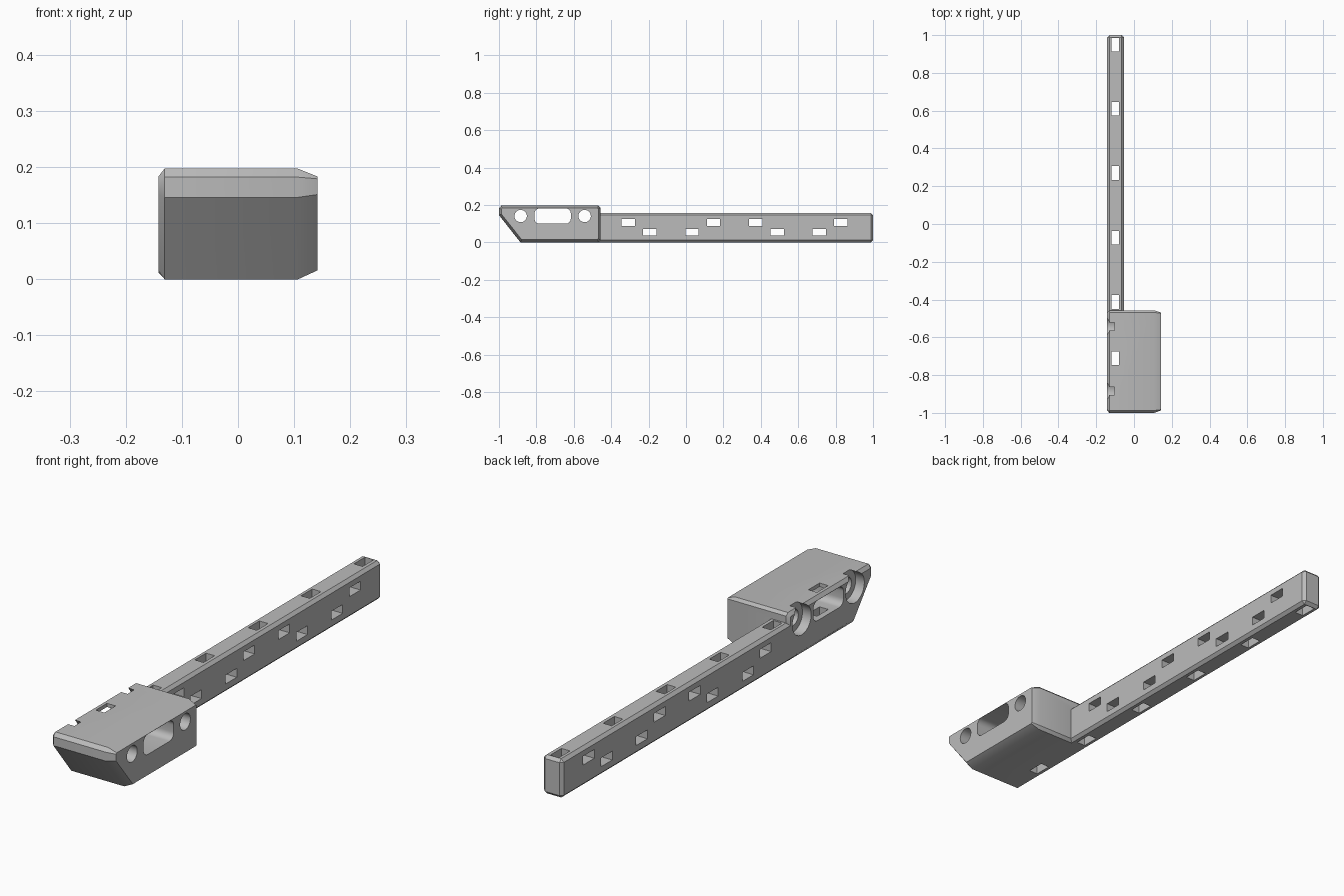
import bpy, bmesh, math
from mathutils import Matrix, Vector

cube = bpy.data.objects.get("Cube")
if cube:
    bpy.data.objects.remove(cube, do_unlink=True)

grey = bpy.data.materials.new("mid grey")
grey.use_nodes = True
grey.diffuse_color = (0.5, 0.5, 0.5, 1)
grey.node_tree.nodes["Principled BSDF"].inputs["Base Color"].default_value = (0.5, 0.5, 0.5, 1)


def make(name, bm):
    bmesh.ops.recalc_face_normals(bm, faces=bm.faces)
    mesh = bpy.data.meshes.new(name)
    bm.to_mesh(mesh)
    bm.free()
    mesh.materials.append(grey)
    obj = bpy.data.objects.new(name, mesh)
    bpy.context.collection.objects.link(obj)
    return obj


def box(name, low, high, bevel=0, along_x=False, segments=1):
    """Box between two corners, bevelled on all edges or only those along x."""
    low, high = Vector(low), Vector(high)
    bm = bmesh.new()
    bmesh.ops.create_cube(bm, size=1)
    bmesh.ops.scale(bm, vec=high - low, verts=bm.verts)
    bmesh.ops.translate(bm, vec=(low + high) / 2, verts=bm.verts)
    if bevel:
        edges = [e for e in bm.edges if not along_x
                 or abs(e.verts[0].co.x - e.verts[1].co.x) > 0.01]
        bmesh.ops.bevel(bm, geom=edges, offset=bevel, segments=segments,
                        profile=0.5, affect='EDGES')
    return make(name, bm)


def bore(name, radius, x0, x1, y, z):
    """Cylinder lying along x."""
    bm = bmesh.new()
    place = Matrix.Translation(((x0 + x1) / 2, y, z)) @ Matrix.Rotation(math.pi / 2, 4, 'Y')
    bmesh.ops.create_cone(bm, cap_ends=True, segments=48, radius1=radius,
                          radius2=radius, depth=x1 - x0, matrix=place)
    return make(name, bm)


def combine(target, other, operation):
    mod = target.modifiers.new(operation.lower(), 'BOOLEAN')
    mod.operation, mod.solver, mod.object = operation, 'EXACT', other
    bpy.context.view_layer.objects.active = target
    bpy.ops.object.modifier_apply(modifier=mod.name)
    bpy.data.objects.remove(other, do_unlink=True)


# Head block: side profile (y, z) lofted across x with chamfered sides
outer = [(-1, .146), (-1, .182), (-.987, .197), (-.468, .197),
         (-.457, .186), (-.457, .012), (-.468, 0), (-.885, 0)]
inner = [(-.987, .151), (-.987, .179), (-.983, .183), (-.473, .183),
         (-.469, .179), (-.469, .02), (-.473, .016), (-.879, .016)]
bm = bmesh.new()
rings = [[bm.verts.new((x, y, z)) for y, z in profile]
         for x, profile in ((-.142, inner), (-.131, outer), (.107, outer), (.142, inner))]
for a, b in zip(rings, rings[1:]):
    for i in range(len(a)):
        j = (i + 1) % len(a)
        bm.faces.new((a[i], a[j], b[j], b[i]))
bm.faces.new(rings[0])
bm.faces.new(rings[-1])
bracket = make("rail_bracket", bm)

# Long rail
rail = box("rail", (-.142, -.52, 0), (-.053, 1, .158), bevel=.012)
combine(bracket, rail, 'UNION')

# Holes through the sides of the rail
cutters = []
for z, places in ((.106, (-.309, .147, .372, .828)), (.055, (-.195, .032, .487, .713))):
    for y in places:
        cutters.append(box("side_hole", (-.3, y - .036, z - .018), (.3, y + .036, z + .018)))

# Holes down through the rail and the block
for y in (.95, .61, .27, -.073, -.413, -.71):
    cutters.append(box("top_hole", (-.118, y - .036, -.1), (-.079, y + .036, .4)))

# Rounded slot and two counterbored bolt holes across the block
cutters.append(box("slot", (-.3, -.81, .1), (.3, -.616, .182), .027, True, 6))
for y in (-.884, -.542):
    cutters.append(bore("bolt_hole", .033, -.3, .3, y, .141))
    cutters.append(bore("counterbore", .06, -.3, -.103, y, .141))
for cutter in cutters:
    combine(bracket, cutter, 'DIFFERENCE')

bpy.ops.object.select_all(action='DESELECT')
bracket.select_set(True)
bpy.context.view_layer.objects.active = bracket
bpy.ops.object.shade_smooth_by_angle(angle=math.radians(30))
